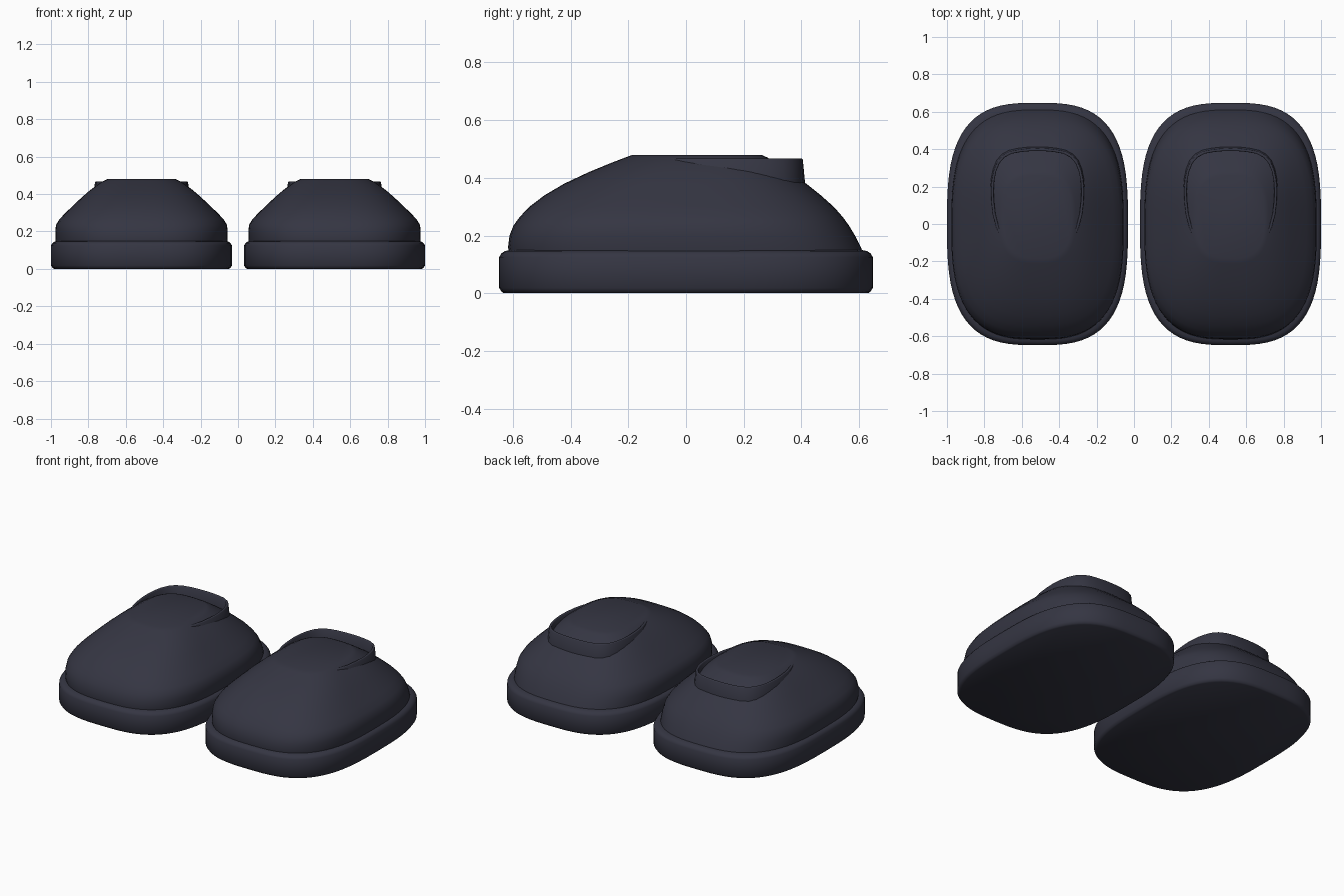
import bpy, bmesh, math

if "Cube" in bpy.data.objects:
    bpy.data.objects.remove(bpy.data.objects["Cube"])

CX = 0.516
N = 72

mat = bpy.data.materials.new("dark_navy")
mat.diffuse_color = (0.035, 0.036, 0.055, 1)
mat.use_nodes = True
mat.node_tree.nodes["Principled BSDF"].inputs["Base Color"].default_value = mat.diffuse_color


def ring(hx, y0, y1, z, n):
    """Superellipse outline between y0 and y1."""
    pts = []
    for i in range(N):
        a = 2 * math.pi * i / N
        c, s = math.cos(a), math.sin(a)
        x = hx * math.copysign(abs(c) ** (2 / n), c)
        y = (y1 - y0) / 2 * math.copysign(abs(s) ** (2 / n), s)
        pts.append((CX + x, (y0 + y1) / 2 + y, z))
    return pts


def loft(name, loops, angle, caps=True):
    """Skin closed loops in order and cap the ends."""
    bm = bmesh.new()
    rows = [[bm.verts.new(p) for p in l] for l in loops]
    k = len(rows[0])
    for a, b in zip(rows, rows[1:]):
        for i in range(k):
            j = (i + 1) % k
            bm.faces.new((a[i], a[j], b[j], b[i]))
    bm.faces.new(rows[0][::-1])
    bm.faces.new(rows[-1])
    bmesh.ops.recalc_face_normals(bm, faces=bm.faces)
    me = bpy.data.meshes.new(name)
    bm.to_mesh(me)
    bm.free()
    me.materials.append(mat)
    ob = bpy.data.objects.new(name, me)
    bpy.context.collection.objects.link(ob)
    bpy.ops.object.select_all(action='DESELECT')
    ob.select_set(True)
    bpy.context.view_layer.objects.active = ob
    bpy.ops.object.shade_smooth_by_angle(angle=math.radians(angle))
    # second shoe is the mirror image
    m = ob.modifiers.new("mirror", 'MIRROR')
    m.use_mirror_merge = False
    return ob


# Sole: thick slab with softened rims
sole = [(0.0, 0.016), (0.005, 0.009), (0.018, 0.0), (0.125, 0.0),
        (0.138, 0.008), (0.146, 0.02), (0.15, 0.04)]
loft("sole", [ring(0.484 - d, -0.648 + d, 0.648 - d, z, 3.0) for z, d in sole], 50)

# Upper: dome with a long sloping toe; (z, half width, front y, back y)
upper = [(0.13, 0.457, -0.613, 0.618), (0.16, 0.461, -0.617, 0.606),
         (0.20, 0.461, -0.612, 0.586), (0.235, 0.457, -0.598, 0.565),
         (0.265, 0.439, -0.576, 0.543), (0.30, 0.406, -0.543, 0.512),
         (0.34, 0.364, -0.490, 0.467), (0.38, 0.322, -0.422, 0.417),
         (0.42, 0.276, -0.337, 0.360), (0.45, 0.235, -0.264, 0.315),
         (0.47, 0.203, -0.212, 0.283), (0.48, 0.182, -0.185, 0.262)]
loft("upper", [ring(hx, a, b, z, 2.85) for z, hx, a, b in upper], 40)

# Collar: thin U-shaped band round the heel, open to the front
half = [(0.205, -0.055), (0.222, -0.01), (0.238, 0.05), (0.246, 0.12),
        (0.248, 0.18), (0.243, 0.24), (0.232, 0.29), (0.213, 0.335),
        (0.185, 0.367), (0.145, 0.388), (0.095, 0.398), (0.045, 0.403)]
path = half + [(0, 0.404)] + [(-x, y) for x, y in reversed(half)]


def band(x, y, out, z):
    dx, dy = x, y - 0.12
    d = math.hypot(dx, dy)
    return (CX + x + dx / d * out, y + dy / d * out, z)


sections = []
for x, y in path:
    sections.append([band(x, y, -0.014, 0.36), band(x, y, 0.011, 0.36),
                     band(x, y, 0.001, 0.464), band(x, y, -0.002, 0.467),
                     band(x, y, -0.011, 0.467), band(x, y, -0.014, 0.464)])
loft("heel_collar", sections, 50)
